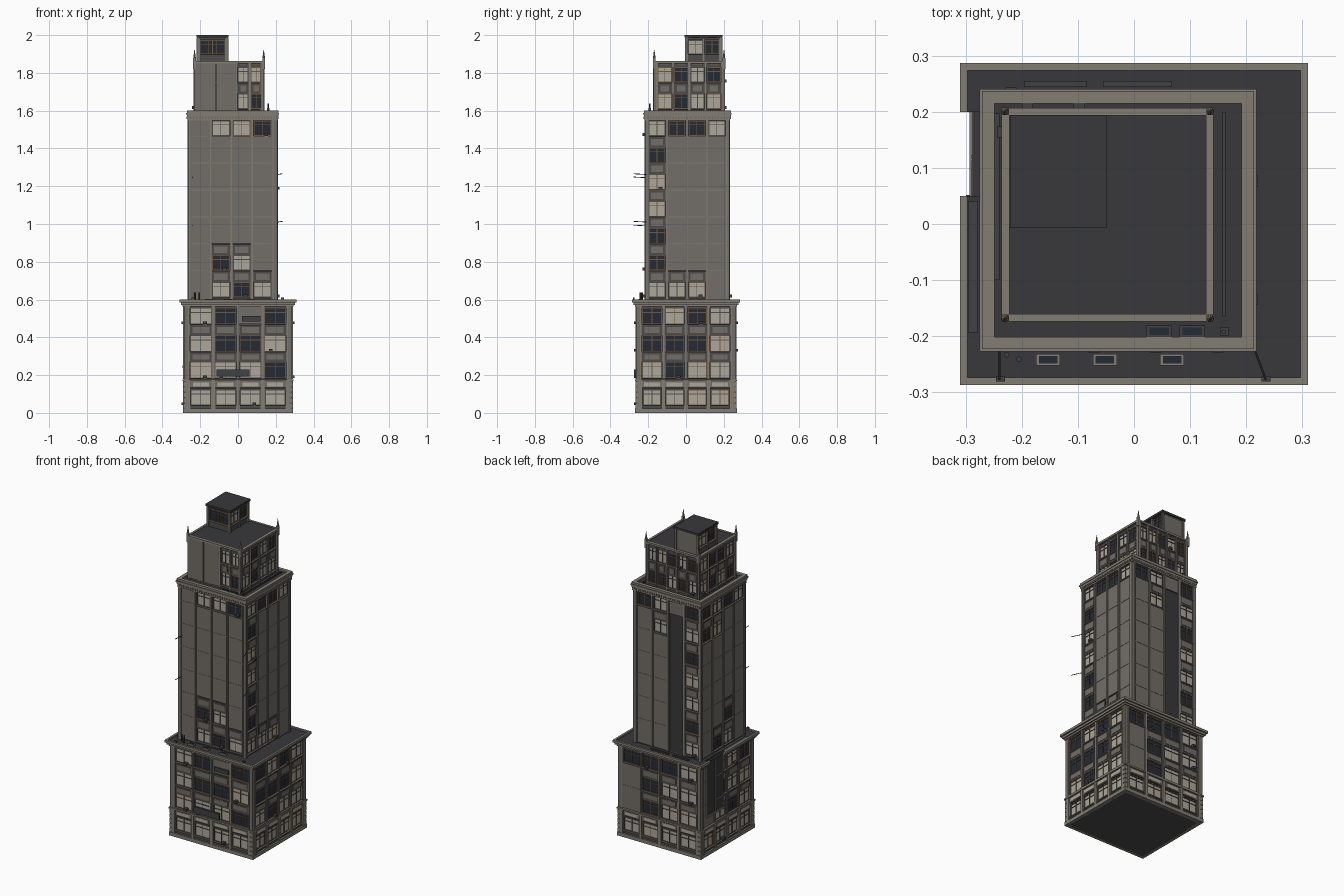
import bpy, bmesh, random
from math import radians
from mathutils import Vector, Matrix

if "Cube" in bpy.data.objects:
    bpy.data.objects.remove(bpy.data.objects["Cube"])
random.seed(4)

COL = dict(stone=(.17, .155, .138), trim=(.23, .205, .17), spandrel=(.075, .072, .068),
           pale=(.42, .39, .33), glass=(.018, .024, .035), frame=(.17, .095, .045),
           roof=(.04, .04, .043), metal=(.05, .052, .055))
MATS = {}
for k, c in COL.items():
    MATS[k] = bpy.data.materials.new(k)
    MATS[k].diffuse_color = (*c, 1)
parts = {}

def box(name, mat, x0, x1, y0, y1, z0, z1):
    bm = parts.setdefault((name, mat), bmesh.new())
    m = Matrix.Translation(((x0+x1)/2, (y0+y1)/2, (z0+z1)/2)) @ Matrix.Diagonal((abs(x1-x0), abs(y1-y0), abs(z1-z0), 1))
    bmesh.ops.create_cube(bm, size=1, matrix=m)

def rod(name, mat, a, b, r0, r1=None, n=8):
    a, b = Vector(a), Vector(b)
    bm = parts.setdefault((name, mat), bmesh.new())
    m = Matrix.Translation((a+b)/2) @ (b-a).to_track_quat('Z', 'Y').to_matrix().to_4x4()
    bmesh.ops.create_cone(bm, cap_ends=True, segments=n, radius1=r0,
                          radius2=r0 if r1 is None else r1, depth=(b-a).length, matrix=m)

def side_box(name, mat, R, side, u0, u1, d0, d1, z0, z1):
    """Box on one facade: u runs along the wall, d is distance out from it."""
    x0, x1, y0, y1 = R
    if side == 'front': box(name, mat, u0, u1, y0-d1, y0-d0, z0, z1)
    if side == 'back':  box(name, mat, u0, u1, y1+d0, y1+d1, z0, z1)
    if side == 'left':  box(name, mat, x0-d1, x0-d0, u0, u1, z0, z1)
    if side == 'right': box(name, mat, x1+d0, x1+d1, u0, u1, z0, z1)

def ring(name, mat, R, d0, d1, z0, z1, gap=None):
    """Band around a rectangle; gap leaves a break in the left side."""
    x0, x1, y0, y1 = R
    for s in ('front', 'back'):
        side_box(name, mat, R, s, x0-d1, x1+d1, d0, d1, z0, z1)
    side_box(name, mat, R, 'right', y0-d0, y1+d0, d0, d1, z0, z1)
    runs = [(y0-d0, gap[0]), (gap[1], y1+d0)] if gap else [(y0-d0, y1+d0)]
    for a, b in runs:
        side_box(name, mat, R, 'left', a, b, d0, d1, z0, z1)

def window(R, s, u0, u1, z0, z1, kind, unit=True):
    """Recessed glazing with frame, centre mullion, transom and sill."""
    w, t = u1-u0, .0035
    n = 'dark_panes' if kind == 'D' else 'light_panes'
    side_box(n, 'glass' if kind == 'D' else 'pale', R, s, u0, u1, -.014, -.010, z0, z1)
    zt = z0 + .7*(z1-z0)
    fm = 'frame' if kind == 'D' or random.random() < .3 else 'spandrel'
    for a in (u0, u0+w/2-t/2, u1-t):
        side_box('window_frames', fm, R, s, a, a+t, -.012, -.006, z0, z1)
    for z in (z0, zt, z1-t):
        side_box('window_frames', fm, R, s, u0, u1, -.012, -.0065, z, z+t)
    side_box('window_sills', 'trim', R, s, u0-.003, u1+.003, -.012, .003, z0-.006, z0)
    if unit and random.random() < .13:
        a = u0 + random.choice((.2, .6))*w
        side_box('cooling_units', 'metal', R, s, a, a+.02, -.01, .012, z0, z0+.014)

def facade(R, s, u0, u1, zs, h, rows, zlo, zhi, pier=.016):
    """Bays of windows: L light, D dark, P flush panel, R deep dark strip. Rows run bottom to top."""
    n = len(rows[0])
    p = (u1-u0)/n
    for r, row in enumerate(rows):
        top = zs[r+1] if r+1 < len(zs) else zhi
        bot = zs[r] if r else zlo
        for i, k in enumerate(row):
            a, b = u0+i*p, u0+(i+1)*p
            if k in 'LD':
                window(R, s, a+pier*.6, b-pier*.6, zs[r], zs[r]+h, k)
                side_box('spandrels', 'spandrel', R, s, a, b, -.014, -.005, zs[r]+h, top-.006)
                side_box('spandrel_panels', 'stone', R, s, a+.02, b-.02, -.006, -.003, zs[r]+h+.012, max(top-.016, zs[r]+h+.015))
                if r == 0 and zs[0]-zlo > .008:
                    side_box('spandrels', 'spandrel', R, s, a, b, -.014, -.005, zlo, zs[0]-.006)
            elif k == 'P':
                side_box('blank_panels', 'stone', R, s, a, b, -.014, -.004, bot, top)
                side_box('panel_joints', 'trim', R, s, a, b, -.005, -.002, top-.004, top)
            else:
                side_box('dark_strip', 'roof', R, s, a, b, -.014, -.012, bot, top)
    for i in range(n+1):
        c = u0+i*p
        side_box('piers', 'stone', R, s, c-pier/2, c+pier/2, -.014, 0, zlo, zhi)
        side_box('pier_ribs', 'trim', R, s, c-.003, c+.003, -.002, .003, zlo, zhi)

def core(name, R, z0, z1, corner):
    """Inner block plus solid corner piers."""
    x0, x1, y0, y1 = R
    box(name, 'spandrel', x0+.013, x1-.013, y0+.013, y1-.013, z0, z1)
    for x in (x0, x1-corner):
        for y in (y0, y1-corner):
            box('corner_piers', 'stone', x, x+corner, y, y+corner, z0, z1)

SIDES = ('front', 'right', 'back', 'left')
# ---- lower block
B = (-.287, .287, -.264, .264)
core('lower_core', B, 0, .59, .028)
ring('plinth', 'trim', B, -.02, .005, 0, .022)
base_rows = dict(front=('LLLD', 'LDDL', 'LDPD'), right=('LDLL', 'DDDL', 'DLDL'),
                 back=('LLDP', 'LLDP', 'LDDD'), left=('LDLP', 'LLDP', 'DLLP'))
for s in SIDES:
    lim = .262 if s in ('front', 'back') else .24
    facade(B, s, -lim, lim, (.185, .325, .47), .085, base_rows[s], .18, .575)
    facade(B, s, -lim, lim, (.042,), .08, ('LLLL',), .02, .135, .022)
    side_box('shop_frieze', 'stone', B, s, -lim, lim, -.014, -.003, .134, .17)
    for i in range(4):
        c = -lim + (i+.5)*lim/2
        side_box('frieze_panels', 'pale', B, s, c-.042, c+.042, -.004, -.001, .14, .16)
    for i in range(5):
        c = -lim + i*lim/2
        side_box('shop_pilasters', 'trim', B, s, c-.009, c+.009, -.01, .004, .02, .17)
ring('string_course', 'trim', B, -.01, .006, .168, .178)
for i in range(5):   # stepped corner stones
    z = .025+i*.029
    for x in (-.29, .262):
        for y in (-.267, .239):
            box('corner_stones', 'trim', x, x+.028, y, y+.028, z, z+.023)
gap = (.05, .2)      # broken stretch of cornice
for d, z0, z1 in ((.006, .562, .572), (.014, .572, .585), (.023, .585, .6)):
    ring('lower_cornice', 'trim', B, -.012 if z1 < .6 else .010, d, z0, z1, gap)
box('lower_roof', 'roof', -.272, .298, -.275, .275, .58, .592)
for a, b in ((-.275, gap[0]), (gap[1], .275)):
    box('lower_roof', 'roof', -.298, -.27, a, b, .58, .592)
side_box('blank_bay', 'roof', B, 'left', *gap, -.012, .001, .25, .585)
side_box('blank_bay_sill', 'trim', B, 'left', .045, .205, -.012, .006, .238, .25)
for a in (.045, .2):
    side_box('blank_bay_jambs', 'trim', B, 'left', a, a+.005, -.012, .004, .25, .57)
side_box('front_panel', 'metal', B, 'front', -.115, .06, 0, .012, .192, .23)
side_box('small_panel', 'metal', B, 'front', .02, .118, -.004, .004, .485, .512)

# ---- middle tower
M = (-.265, .208, -.217, .231)
core('middle_core', M, .59, 1.57, .02)
mz = [.612+.1425*i for i in range(7)]
P4 = 'PPPP'
mid_rows = dict(front=('PLDL', 'PDLP', P4, P4, P4, P4, 'PLLD'),
                right=('LLLP', 'DPPP', 'DPPP', 'LPPP', 'LPPP', 'DPPP', 'LDDL'),
                back=('LRPP', 'DRPP', 'LRPP', 'LRPP', 'DRPP', 'LRLP', 'DPLD'),
                left=('PLDP', 'PDPP', P4, P4, P4, 'PPLD', 'LDLD'))
for s in SIDES:
    rng = (-.257, .186) if s in ('front', 'back') else (-.206, .216)
    facade(M, s, *rng, mz, .08, mid_rows[s], .6, 1.555)
for d, z0, z1 in ((.003, 1.548, 1.556), (.006, 1.568, 1.58), (.01, 1.58, 1.588)):
    ring('middle_cornice', 'trim', M, -.014, d, z0, z1)
ring('middle_cornice', 'stone', M, -.014, .002, 1.556, 1.568)
ring('middle_parapet', 'trim', M, -.016, .006, 1.588, 1.6)
for s in SIDES:      # dentils under the cornice
    a, b = (M[0], M[1]) if s in ('front', 'back') else (M[2], M[3])
    for i in range(30):
        c = a+(i+.5)*(b-a)/30
        side_box('dentils', 'trim', M, s, c-.004, c+.004, 0, .007, 1.557, 1.568)
box('middle_roof', 'roof', -.25, .195, -.203, .217, 1.56, 1.59)

# ---- upper block
U = (-.232, .138, -.17, .203)
core('upper_core', U, 1.585, 1.85, .018)
up_rows = dict(front=('PPPLD', 'PPPLL'), right=('LDLL', 'LDLD'), back=('LDLDD', 'DLDLL'), left=('DLDL', 'LDDL'))
for s in SIDES:
    rng = (-.218, .132) if s in ('front', 'back') else (-.155, .19)
    facade(U, s, *rng, (1.61, 1.75), .08, up_rows[s], 1.59, 1.852, .012)
for a, b in ((-.228, -.12), (-.116, -.008)):
    side_box('front_cladding', 'stone', U, 'front', a, b, -.005, .004, 1.6, 1.85)
ring('upper_rim', 'trim', U, -.01, .004, 1.85, 1.862)
box('upper_roof', 'roof', -.226, .132, -.164, .197, 1.84, 1.859)
for x in (-.23, .136):   # corner finials
    for y in (-.168, .201):
        box('finial_bases', 'trim', x-.007, x+.007, y-.007, y+.007, 1.82, 1.878)
        rod('finials', 'trim', (x, y, 1.878), (x, y, 1.922), .007, .001)

# ---- rooftop house
H = (-.216, -.054, -.003, .19)
core('roof_house_core', H, 1.85, 1.99, .012)
for s, k in (('front', 'D'), ('right', 'LD'), ('left', 'DL'), ('back', 'P')):
    rng = (-.207, -.063) if s in ('front', 'back') else (.006, .181)
    facade(H, s, *rng, (1.9,), .072, (k,), 1.86, 1.985, .01)
side_box('roof_house_mullions', 'frame', H, 'front', -.16, -.157, -.012, -.005, 1.9, 1.972)
side_box('roof_house_mullions', 'frame', H, 'front', -.113, -.11, -.012, -.005, 1.9, 1.972)
box('roof_house_top', 'roof', -.221, -.049, -.007, .194, 1.987, 2.0)

# ---- roof equipment
def skylight(x, y, w, h, z):
    box('skylight_curbs', 'trim' if z < 1 else 'metal', x-w/2, x+w/2, y-h/2, y+h/2, z, z+.01)
    box('skylight_glass', 'glass', x-w/2+.005, x+w/2-.005, y-h/2+.004, y+h/2-.004, z+.009, z+.012)
for x in (-.153, -.052, .068):
    skylight(x, -.242, .043, .021, .592)
for x in (.045, .104):
    skylight(x, -.191, .045, .021, 1.59)
box('roof_vent', 'metal', .153, .168, -.199, -.184, 1.59, 1.615)
rod('roof_pipe', 'metal', (.16, -.192, 1.61), (.16, -.192, 1.637), .004)
for x, y in ((-.227, -.233), (-.205, -.241)):
    rod('roof_pipe', 'metal', (x, y, .59), (x, y, .638), .005)
box('roof_ducts', 'metal', -.296, -.278, -.193, .04, .592, .598)
for a, b in ((-.195, -.085), (-.055, .067)):
    box('roof_ducts', 'metal', a, b, .244, .255, .592, .6)
box('roof_ducts', 'metal', -.254, -.24, -.1, .197, 1.588, 1.594)
box('roof_ducts', 'metal', .158, .163, -.165, .2, 1.588, 1.6)
# flagpoles
for (x0, x1), zs in (((.21, .235), (1.01, 1.262)), ((-.24, -.24), (.99, 1.245))):
    for z in zs:
        rod('flagpoles', 'metal', (x0, -.21, z), (x1, -.278, z+.004), .002)
for x in (-.238, .235):
    box('pole_feet', 'metal', x-.008, x+.008, -.281, -.272, .592, .612)

# ---- turn the collected pieces into objects
for (name, mat), bm in parts.items():
    me = bpy.data.meshes.new(name)
    bm.to_mesh(me)
    bm.free()
    me.materials.append(MATS[mat])
    ob = bpy.data.objects.new(name, me)
    bpy.context.collection.objects.link(ob)

for m in bpy.data.materials:
    if m.users and not m.is_grease_pencil:
        m.use_nodes = True
        m.node_tree.nodes["Principled BSDF"].inputs["Base Color"].default_value = m.diffuse_color
